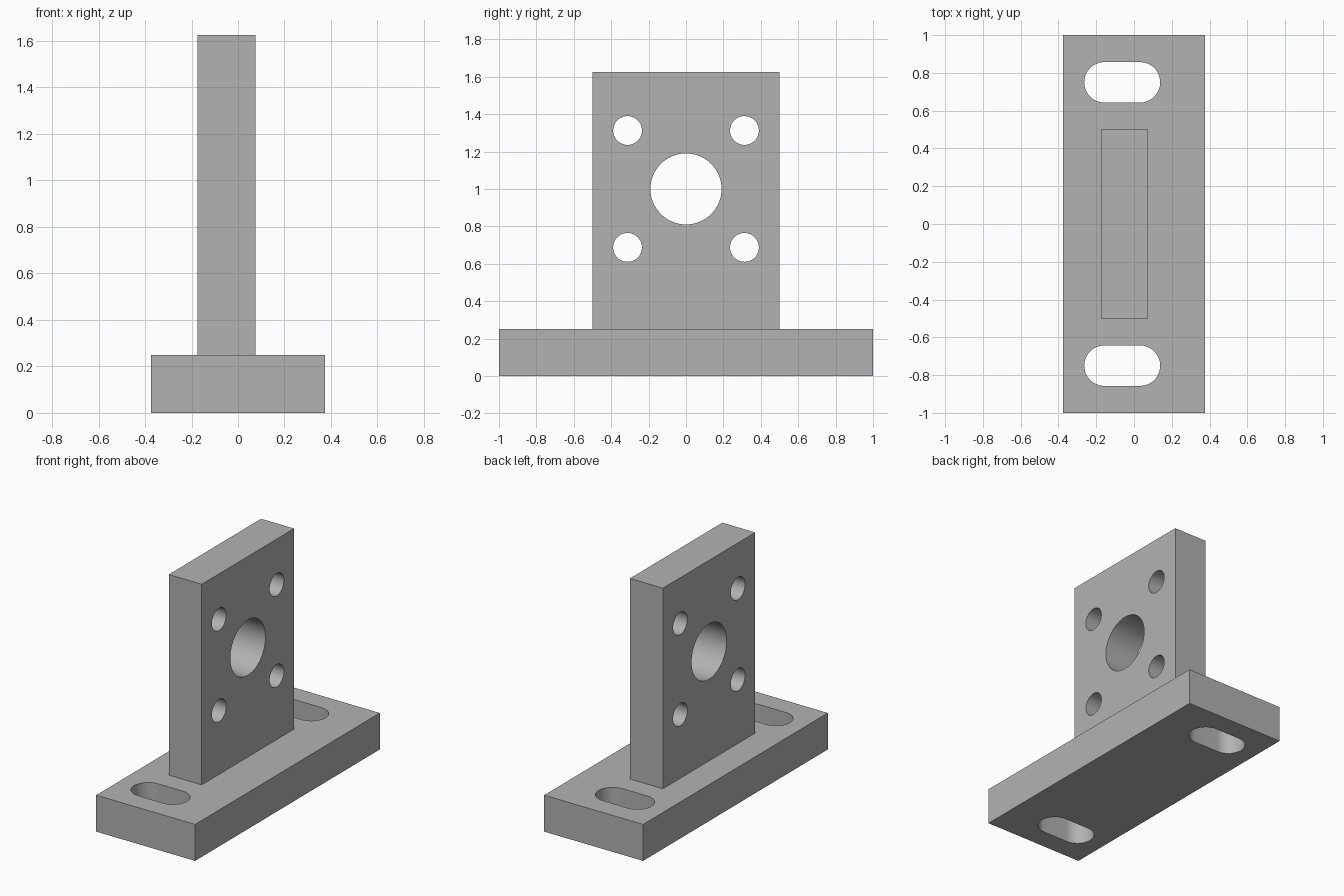
import bpy
import bmesh
from math import cos, sin, pi
from mathutils import Matrix, Vector

cube = bpy.data.objects.get("Cube")
if cube:
    bpy.data.objects.remove(cube, do_unlink=True)

grey = bpy.data.materials.new("plain grey")
grey.use_nodes = True
colour = (0.448, 0.448, 0.448, 1)
grey.diffuse_color = colour
grey.node_tree.nodes["Principled BSDF"].inputs["Base Color"].default_value = colour


def add_object(name, bm):
    bmesh.ops.recalc_face_normals(bm, faces=bm.faces)
    mesh = bpy.data.meshes.new(name)
    bm.to_mesh(mesh)
    bm.free()
    mesh.materials.append(grey)
    obj = bpy.data.objects.new(name, mesh)
    bpy.context.collection.objects.link(obj)
    return obj


def block(name, size, centre):
    bm = bmesh.new()
    bmesh.ops.create_cube(bm, size=1, matrix=Matrix.Translation(centre) @ Matrix.Diagonal((*size, 1)))
    return add_object(name, bm)


def slot(name, radius, half_straight, matrix, steps=32):
    """Prism with a rounded slot outline along local x; a cylinder when half_straight is 0."""
    bm = bmesh.new()
    outline = []
    for side in (1, -1):
        count = steps if half_straight == 0 else steps + 1
        for i in range(count):
            a = pi * i / steps - pi / 2
            outline.append(matrix @ Vector((side * (half_straight + radius * cos(a)),
                                            side * radius * sin(a), -0.5)))
    face = bm.faces.new([bm.verts.new(p) for p in outline])
    result = bmesh.ops.extrude_face_region(bm, geom=[face])
    verts = [v for v in result["geom"] if isinstance(v, bmesh.types.BMVert)]
    bmesh.ops.translate(bm, verts=verts, vec=matrix.to_3x3() @ Vector((0, 0, 1)))
    cutter = add_object(name, bm)
    cutter.hide_render = True
    return cutter


def cut(target, cutters):
    bpy.ops.object.select_all(action="DESELECT")
    target.select_set(True)
    bpy.context.view_layer.objects.active = target
    for cutter in cutters:
        mod = target.modifiers.new("hole", "BOOLEAN")
        mod.operation = "DIFFERENCE"
        mod.solver = "EXACT"
        mod.object = cutter
        bpy.ops.object.modifier_apply(modifier=mod.name)
        bpy.data.objects.remove(cutter, do_unlink=True)
    bpy.ops.object.shade_smooth_by_angle(angle=pi / 6)


# Base with two mounting slots
base = block("base_plate", (0.75, 2, 0.25), (0, 0, 0.125))
cut(base, [slot("slot_cutter", 0.107, 0.094, Matrix.Translation((-0.0625, y, 0.125)))
           for y in (-0.75, 0.75)])

# Upright plate with a centre bore and four bolt holes
upright = block("upright_plate", (0.25, 1, 1.375), (-0.05, 0, 0.9375))
along_x = Matrix.Rotation(pi / 2, 4, "Y")
holes = [(0, 0, 0.19)] + [(y, z, 0.077) for y in (-0.3125, 0.3125) for z in (-0.3125, 0.3125)]
cut(upright, [slot("bore_cutter", r, 0, Matrix.Translation((-0.05, y, 1 + z)) @ along_x)
              for y, z, r in holes])
